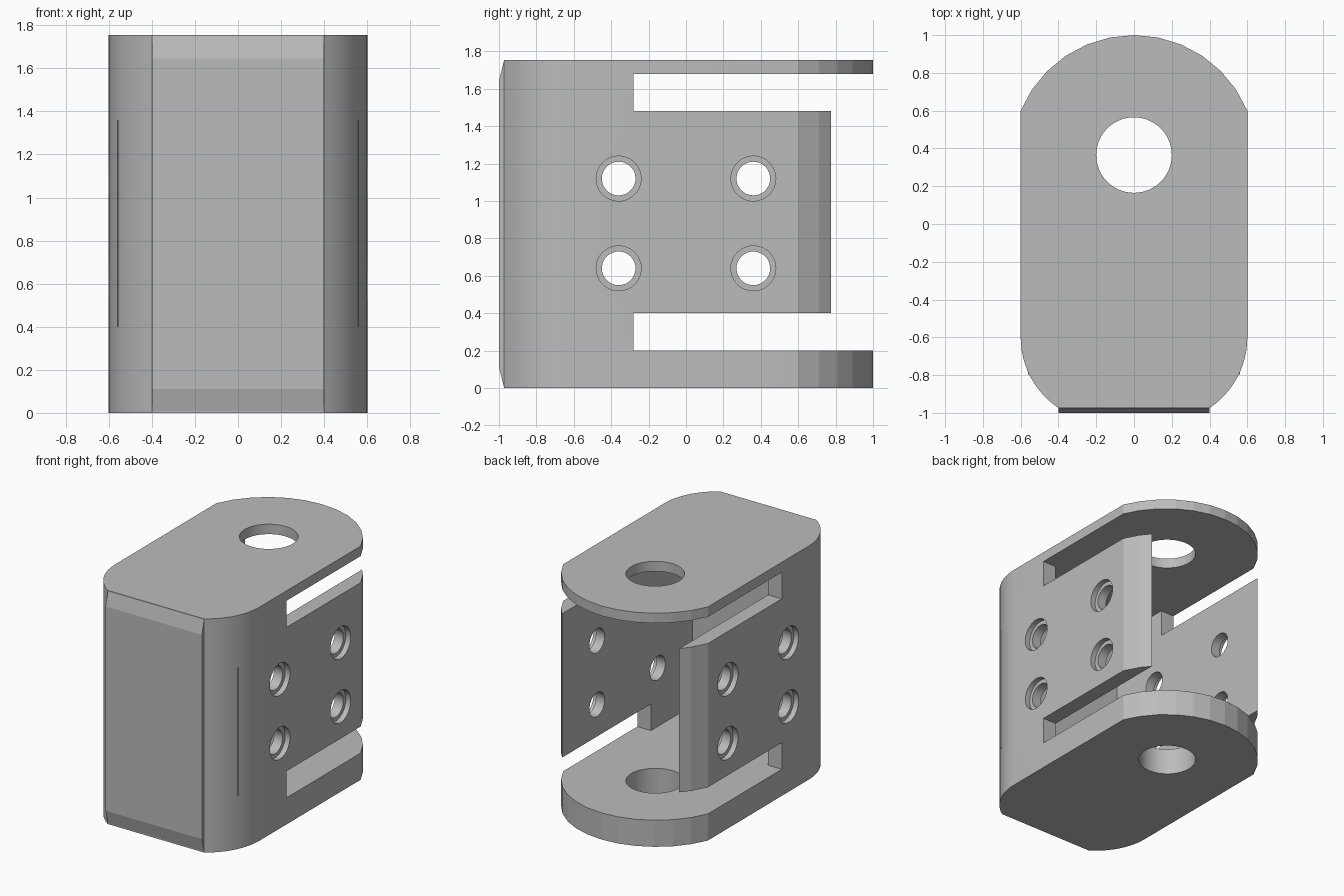
import bpy, bmesh
from math import radians, sin, cos, pi
from mathutils import Matrix

cube = bpy.data.objects.get("Cube")
if cube:
    bpy.data.objects.remove(cube, do_unlink=True)

HEIGHT = 1.755
FLOOR, CEILING = 0.2, 1.68
INNER = 0.487

grey = bpy.data.materials.new("plain grey")
grey.use_nodes = True
colour = (0.5, 0.5, 0.5, 1)
grey.diffuse_color = colour
grey.node_tree.nodes["Principled BSDF"].inputs["Base Color"].default_value = colour


def finish(name, bm):
    bmesh.ops.recalc_face_normals(bm, faces=bm.faces)
    mesh = bpy.data.meshes.new(name)
    bm.to_mesh(mesh)
    bm.free()
    mesh.materials.append(grey)
    obj = bpy.data.objects.new(name, mesh)
    bpy.context.collection.objects.link(obj)
    return obj


def extrude(name, points, offset):
    """Extrude a closed outline of 3D points along an offset."""
    bm = bmesh.new()
    face = bm.faces.new([bm.verts.new(p) for p in points])
    out = bmesh.ops.extrude_face_region(bm, geom=[face])
    verts = [v for v in out["geom"] if isinstance(v, bmesh.types.BMVert)]
    bmesh.ops.translate(bm, verts=verts, vec=offset)
    return finish(name, bm)


def box(name, x, y, z):
    outline = [(x[0], y[0], z[0]), (x[1], y[0], z[0]), (x[1], y[1], z[0]), (x[0], y[1], z[0])]
    return extrude(name, outline, (0, 0, z[1] - z[0]))


def cylinder(name, radius, depth, centre, along_x=False):
    bm = bmesh.new()
    turn = Matrix.Rotation(pi / 2, 4, "Y") if along_x else Matrix()
    bmesh.ops.create_cone(bm, cap_ends=True, segments=48, radius1=radius, radius2=radius,
                          depth=depth, matrix=Matrix.Translation(centre) @ turn)
    return finish(name, bm)


def cut(target, cutter):
    mod = target.modifiers.new("cut", "BOOLEAN")
    mod.operation = "DIFFERENCE"
    mod.solver = "EXACT"
    mod.object = cutter
    bpy.context.view_layer.objects.active = target
    bpy.ops.object.modifier_apply(modifier=mod.name)
    bpy.data.objects.remove(cutter, do_unlink=True)


def arc(cx, cy, radius, start, end, steps):
    angles = [radians(start + (end - start) * i / steps) for i in range(steps + 1)]
    return [(cx + radius * cos(a), cy + radius * sin(a)) for a in angles]


# Housing: rounded front corners, straight sides, broad round back
half = arc(0.15, -0.6, 0.45, -56.25, 0, 12) + arc(0, 0.35, 0.65, 22.5, 90, 6)
outline = half + [(-x, y) for x, y in reversed(half[:-1])]
housing = extrude("housing", [(x, y, 0) for x, y in outline], (0, 0, HEIGHT))

# Open cavity between the side walls
cut(housing, box("cavity_cutter", (-INNER, INNER), (-0.77, 1.2), (FLOOR, CEILING)))

# Slots separating the side walls from the top and bottom tongues
for z in ((FLOOR, 0.4), (1.48, CEILING)):
    cut(housing, box("slot_cutter", (-1, 1), (-0.28, 1.2), z))

# Vertical pivot hole through both tongues
cut(housing, cylinder("pivot_cutter", 0.2, 4, (0, 0.365, 1)))

# Counterbored screw holes in both side walls
for y in (-0.36, 0.36):
    for z in (0.64, 1.12):
        cut(housing, cylinder("screw_cutter", 0.09, 3, (0, y, z), True))
        for side in (-1, 1):
            cut(housing, cylinder("bore_cutter", 0.12, 0.2, (side * 0.66, y, z), True))

bpy.ops.object.select_all(action="DESELECT")
housing.select_set(True)
bpy.context.view_layer.objects.active = housing
bpy.ops.object.shade_smooth_by_angle(angle=radians(10))

# Front panel with edges tapering back at the top and bottom
profile = [(-0.96, 0), (-0.972, 0), (-1, 0.11), (-1, HEIGHT - 0.11), (-0.972, HEIGHT), (-0.96, HEIGHT)]
extrude("front_panel", [(-0.4, y, z) for y, z in profile], (0.8, 0, 0))

# Embedded plate whose edges just break through the rounded corners
box("embedded_plate", (-0.56, 0.56), (-0.797, -0.775), (0.4, 1.36))
